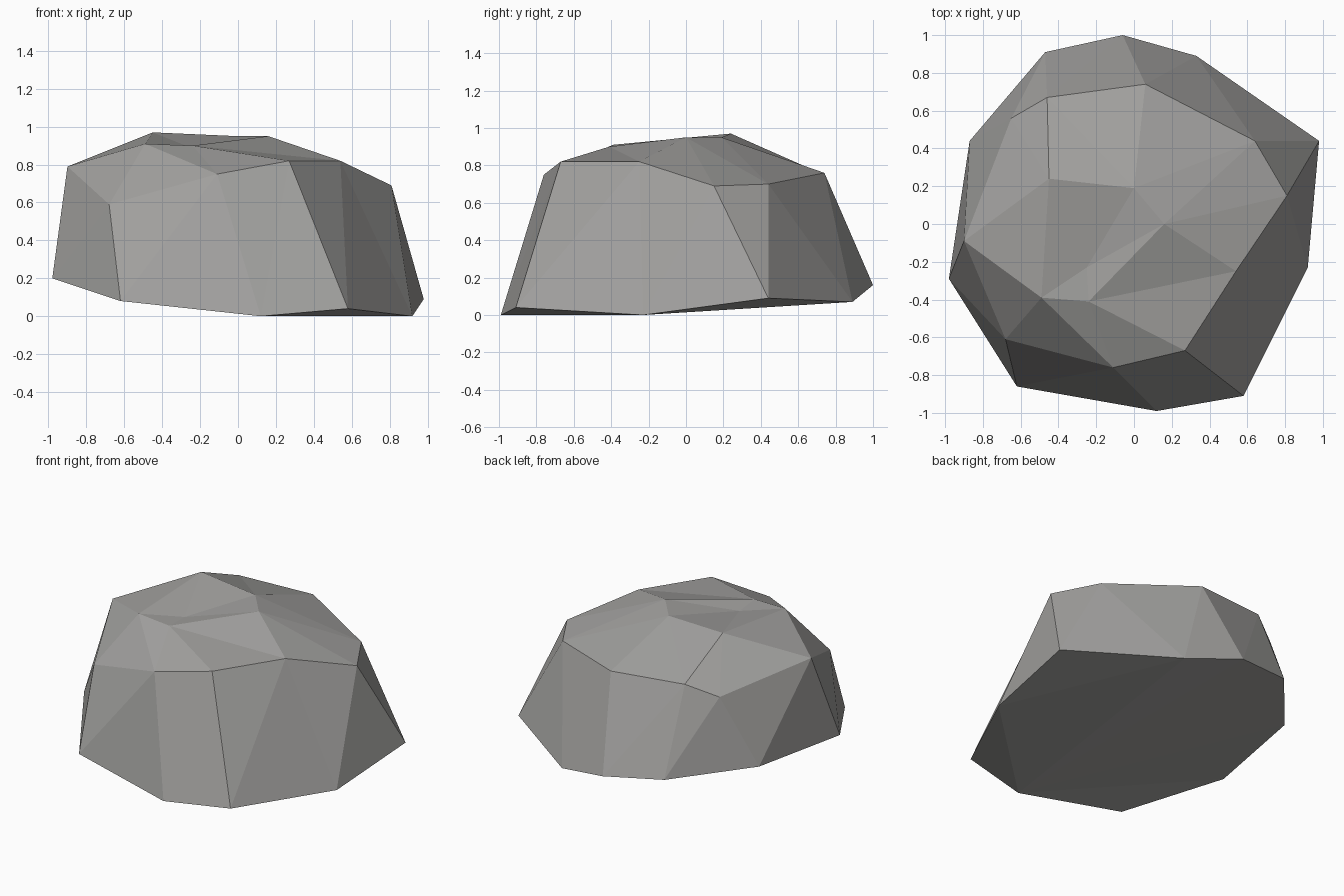
import bpy
import bmesh

if "Cube" in bpy.data.objects:
    bpy.data.objects.remove(bpy.data.objects["Cube"], do_unlink=True)


def flat_material(name, colour):
    material = bpy.data.materials.new(name)
    material.use_nodes = True
    material.diffuse_color = colour
    shader = material.node_tree.nodes["Principled BSDF"]
    shader.inputs["Base Color"].default_value = colour
    shader.inputs["Roughness"].default_value = 0.9
    return material


# Corner points: capitals are the base rim, lower case the shoulder and crown
base_rim = "ABCDEFGHIJ"
shoulder = "abcdefghij"
corners = {
    # base rim, going round clockwise seen from above
    "A": (.98, .44, .09), "B": (.92, -.23, 0), "C": (.58, -.91, .04),
    "D": (.12, -.99, 0), "E": (-.62, -.86, .08), "F": (-.98, -.29, .2),
    "G": (-.87, .44, .23), "H": (-.47, .91, .21), "I": (-.06, 1, .16),
    "J": (.33, .89, .07),
    # shoulder, each point above a rim edge
    "a": (.81, .15, .69), "b": (.54, -.25, .82), "c": (.27, -.67, .82),
    "d": (-.11, -.76, .75), "e": (-.68, -.61, .59), "f": (-.9, -.09, .79),
    "g": (-.65, .56, .7), "h": (-.46, .67, .78), "i": (.06, .74, .76),
    "j": (.64, .44, .7),
    # crown peaks, with the notch at q
    "k": (-.45, .24, .97), "l": (0, .19, .95), "m": (.16, 0, .95),
    "n": (-.49, -.39, .91), "o": (-.24, -.41, .9), "q": (-.25, -.23, .89),
}

# Crown facets around the notch
crown = ("hkg gkf fkn fne end nod ocd obc omb mab mja mlj lij "
         "lhi lkh kqn kql qlm qmo qon").split()

# Underside facets
underside = "DCB DBJ BAJ DJI DIH DHG DGF DFE".split()

# Zigzag band of side facets between rim and shoulder
sides = []
for index, low in enumerate(base_rim):
    following = (index + 1) % len(base_rim)
    sides.append(low + base_rim[following] + shoulder[index])
    sides.append(base_rim[following] + shoulder[following] + shoulder[index])

# Build the boulder
bm = bmesh.new()
points = {key: bm.verts.new(place) for key, place in corners.items()}
for facet in sides + crown + underside:
    bm.faces.new([points[key] for key in facet])
bmesh.ops.recalc_face_normals(bm, faces=bm.faces)

mesh = bpy.data.meshes.new("boulder")
bm.to_mesh(mesh)
bm.free()
boulder = bpy.data.objects.new("boulder", mesh)
bpy.context.collection.objects.link(boulder)
mesh.materials.append(flat_material("stone grey", (.36, .355, .345, 1)))
